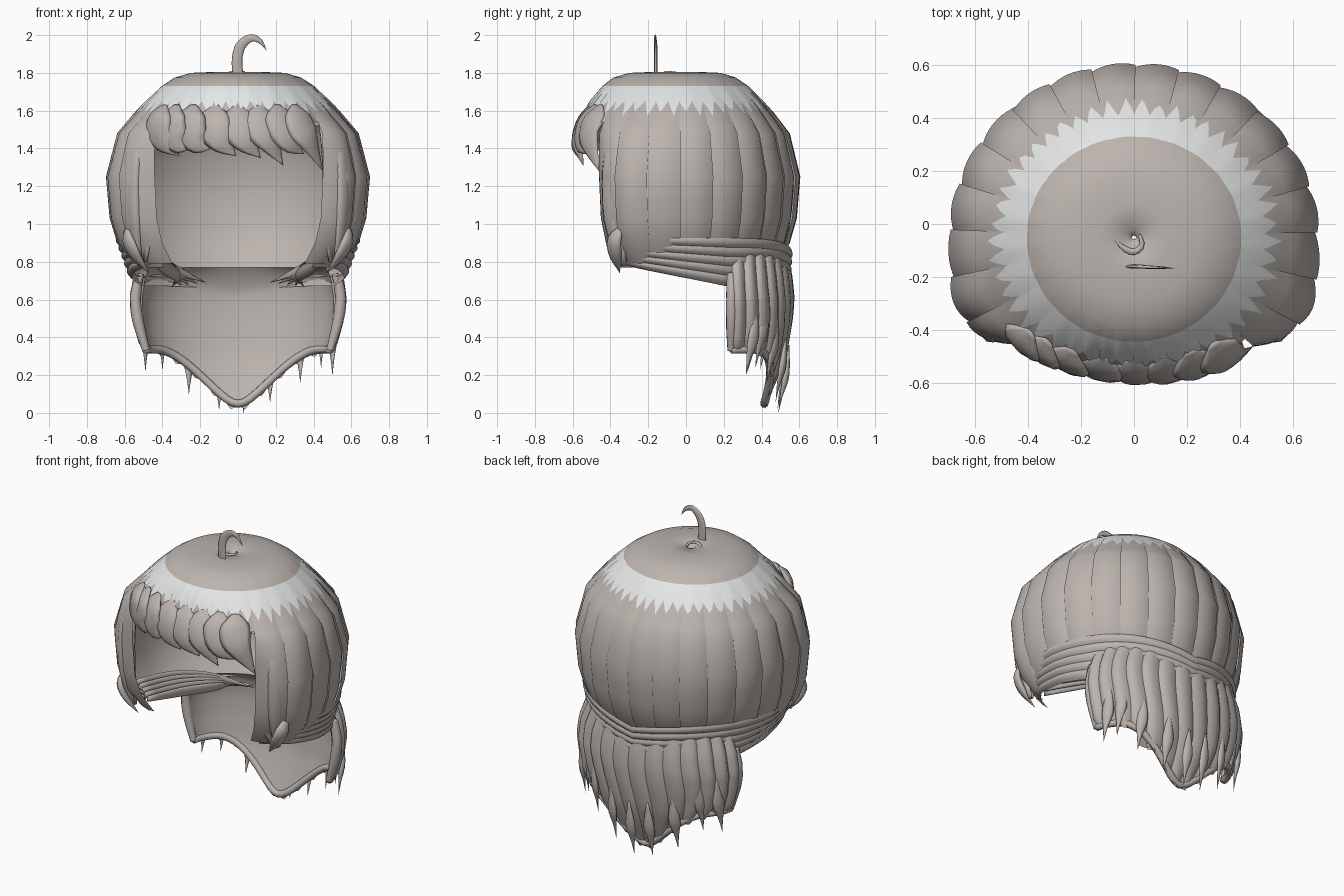
import bpy, math, random
from mathutils import Vector

if "Cube" in bpy.data.objects:
    bpy.data.objects.remove(bpy.data.objects["Cube"])

random.seed(4)


def material(name, rgb):
    m = bpy.data.materials.new(name)
    m.diffuse_color = (*rgb, 1)
    m.use_nodes = True
    m.node_tree.nodes["Principled BSDF"].inputs["Base Color"].default_value = m.diffuse_color
    return m


HAIR = material("taupe hair", (0.50, 0.455, 0.425))
SHINE = material("pale shine", (0.78, 0.79, 0.79))


def build(name, verts, faces, mats=None):
    me = bpy.data.meshes.new(name)
    me.from_pydata(verts, [], faces)
    me.materials.append(HAIR)
    me.materials.append(SHINE)
    for i, p in enumerate(me.polygons):
        p.use_smooth = True
        p.material_index = mats[i] if mats else 0
    ob = bpy.data.objects.new(name, me)
    bpy.context.collection.objects.link(ob)
    return ob


def add_grid(verts, faces, rows, flip=False):
    """Append a quad grid from rows of points."""
    o, n = len(verts), len(rows[0])
    for r in rows:
        verts.extend(r)
    for i in range(len(rows) - 1):
        for j in range(n - 1):
            a = o + i * n + j
            q = (a, a + n, a + n + 1, a + 1)
            faces.append(q[::-1] if flip else q)


def lerp_table(tab, t):
    i = min(int(t), len(tab) - 2)
    f = t - i
    return [a + (b - a) * f for a, b in zip(tab[i], tab[i + 1])]


# Skull outline by height: z, half width, front depth, squareness of the front
CY = -0.05
SKULL = [(1.775, 0.008, 0.008, 2), (1.80, 0.03, 0.03, 2), (1.805, 0.13, 0.13, 2), (1.80, 0.25, 0.25, 2),
         (1.775, 0.335, 0.335, 2), (1.73, 0.405, 0.395, 2), (1.66, 0.485, 0.46, 2), (1.58, 0.56, 0.50, 2.2),
         (1.48, 0.645, 0.47, 3.2), (1.25, 0.705, 0.44, 4), (1.03, 0.685, 0.43, 4), (0.9, 0.645, 0.40, 4),
         (0.79, 0.57, 0.35, 3.5)]


def skull(t, ang, k=1.0):
    z, rx, rf, n = lerp_table(SKULL, t)
    c, s = math.cos(ang), math.sin(ang)
    ry = rf
    if s > 0:
        ry, n = rx * 0.94, 2
    r = k / ((abs(c) / rx) ** n + (abs(s) / ry) ** n) ** (1 / n)
    return (r * c, CY + r * s, z)


# Cap: twenty-four overlapping locks; the front ones stop at the fringe
verts, faces, mats = [], [], []
COLS, SIDE, START = 8, 18, math.radians(-42)
STEP = math.radians(264 / SIDE)
FRONT_STEP = math.radians(96 / 6)
for lock in range(24):
    full = lock < SIDE
    a0 = START + lock * STEP if full else math.radians(222) + (lock - SIDE) * FRONT_STEP
    da = STEP if full else FRONT_STEP
    ts = [0, 1, 2, 3, 4, 5, 6, 7] + ([7.5, 8, 8.5, 9, 9.5, 10, 11, 12] if full else [7.4])
    jag = [0.1 + 0.5 * (2 - abs(j % 4 - 2)) * random.uniform(0.6, 1) for j in range(COLS + 1)]
    rows = []
    for t in ts:
        row = []
        for j in range(COLS + 1):
            u = j / COLS
            depth = max(0, min(1, (t - 4) / 4))
            k = 1 - depth * (0.02 * (2 * u - 1) ** 2 + 0.018 * u)
            tt = 6 + jag[j] if t == 6 else 7.15 if t == 7 else t
            row.append(skull(tt, a0 + (u * 1.06 - 0.03) * da, k))
        rows.append(row)
    add_grid(verts, faces, rows)
    for i in range(len(ts) - 1):
        mats += [1 if i == 5 else 0] * COLS
build("cap_locks", verts, faces, mats)

# Smooth lining inside the cap: full dome, then open at the face
verts, faces = [], []
for t0, t1, a0, a1 in ((0, 7.4, 0, 360), (7.4, 12, -37, 217)):
    rows = []
    for i in range(9):
        t = t0 + (t1 - t0) * i / 8
        row = []
        for j in range(61):
            p = skull(t, math.radians(a0 + (a1 - a0) * j / 60), 0.94)
            row.append((p[0], p[1], p[2] - 0.02))
        rows.append(row)
    add_grid(verts, faces, rows, True)
build("cap_lining", verts, faces)


def catmull(pts, t):
    i = min(int(t), len(pts) - 2)
    f = t - i
    g = lambda k: pts[max(0, min(len(pts) - 1, k))]
    a, b, c, d = g(i - 1), g(i), g(i + 1), g(i + 2)
    return 0.5 * (2 * b + (c - a) * f + (2 * a - 5 * b + 4 * c - d) * f * f + (3 * b - a - 3 * c + d) * f ** 3)


def add_strand(verts, faces, path, widths, flat=0.4, out=None, steps=10, sides=8):
    """Tapered lock with an oval section, wide along the scalp and thin across it."""
    pts = [Vector(p) for p in path]
    wid = [Vector((w, 0, 0)) for w in widths]
    o = len(verts)
    for i in range(steps + 1):
        t = (len(pts) - 1) * i / steps
        p, w = catmull(pts, t), max(0.001, catmull(wid, t).x)
        tan = (catmull(pts, min(len(pts) - 1, t + 0.05)) - catmull(pts, max(0, t - 0.05))).normalized()
        nrm = Vector(out) if out else Vector((p.x, p.y - CY, 0.1))
        side = tan.cross(nrm).normalized()
        nrm = side.cross(tan)
        for j in range(sides):
            a = 2 * math.pi * j / sides
            verts.append(p + side * (w * math.cos(a)) + nrm * (w * flat * math.sin(a)))
    for i in range(steps):
        for j in range(sides):
            a, b = o + i * sides + j, o + i * sides + (j + 1) % sides
            faces.append((a, b, b + sides, a + sides))
    faces.append(tuple(o + j for j in reversed(range(sides))))
    faces.append(tuple(o + steps * sides + j for j in range(sides)))


def strands(name, items, mirror=False, **kw):
    verts, faces = [], []
    for path, widths in items:
        add_strand(verts, faces, path, widths, **kw)
        if mirror:
            add_strand(verts, faces, [(-x, y, z) for x, y, z in path], widths, **kw)
    return build(name, verts, faces)


# Fringe: locks sweeping to +x, pointed at the top, tips at uneven heights
items = []
for x, tip in ((-0.43, 1.36), (-0.36, 1.41), (-0.26, 1.40), (-0.13, 1.36), (0.0, 1.35), (0.12, 1.31),
               (0.23, 1.37), (0.33, 1.28)):
    y = lambda px, d: CY - d * math.sqrt(max(0.1, 1 - (px / 0.70) ** 2))
    items.append(([(x * 0.90, y(x, 0.455), 1.63), (x * 0.97, y(x, 0.49), 1.57), (x + 0.01, y(x, 0.52), 1.50),
                   (x + 0.05, y(x + 0.03, 0.535), 1.43), (x + 0.12, y(x + 0.1, 0.52), tip)],
                  [0.02, 0.085, 0.092, 0.065, 0.0]))
strands("fringe", items, flat=0.28, steps=14)

# Locks framing the face opening, with loose tips at the jaw
strands("face_frame_locks", [
    ([(0.44, -0.34, 1.52), (0.465, -0.40, 1.42), (0.475, -0.41, 1.2), (0.475, -0.40, 0.98), (0.49, -0.35, 0.80)],
     [0.02, 0.036, 0.036, 0.036, 0.015]),
    ([(0.49, -0.33, 1.50), (0.54, -0.385, 1.4), (0.56, -0.395, 1.2), (0.55, -0.38, 0.98), (0.52, -0.33, 0.78)],
     [0.02, 0.05, 0.06, 0.055, 0.02]),
    ([(0.59, -0.35, 0.97), (0.58, -0.38, 0.91), (0.54, -0.375, 0.83), (0.47, -0.35, 0.74)],
     [0.02, 0.045, 0.04, 0.0])], True, flat=0.5)

# Swept band: five ridged tresses per side running down to a point at the nape
verts, faces = [], []
for sgn in (1, -1):
    for n in range(5):
        rows = []
        for i in range(25):
            s = i / 24
            ang = math.radians(-38 + 129 * s)
            dip = 0.08 * max(0, (s - 0.55) / 0.45) ** 2
            top = 0.93 - 0.01 * s - dip * 0.8
            bot = 0.80 - 0.12 * min(1, s * 2) - dip * 0.3
            row = []
            for j in range(6):
                u = j / 5
                f = (n + u * 1.15) / 5
                z = top + (bot - top) * f
                grow = 0.93 + 0.07 * min(1, s * 3)
                ridge = 0.018 * math.sin(math.pi * u) + 0.012 * (1 - u)
                rx = 0.65 * ((0.985 - 0.115 * f) * grow + ridge)
                ry = (0.395 if ang < 0 else 0.61) * ((0.985 - 0.02 * f) * grow + ridge)
                e = 3.2 if ang < 0 else 2
                c, q = math.cos(ang), math.sin(ang)
                r = 1 / ((abs(c) / rx) ** e + (abs(q) / ry) ** e) ** (1 / e)
                row.append((sgn * r * c, CY + r * q, z))
            rows.append(row)
        add_grid(verts, faces, rows, sgn < 0)
build("swept_band", verts, faces)

# Tresses tucked under the band, seen through the face opening
strands("inner_tresses", [
    ([(0.53 - 0.02 * n, -0.28, 0.90 - 0.022 * n), (0.47 - 0.02 * n, 0.0, 0.85 - 0.02 * n),
      (0.36 - 0.01 * n, 0.26, 0.77 - 0.012 * n), (0.17 + 0.045 * n, 0.42, 0.69 - 0.006 * n)],
     [0.02, 0.035, 0.03, 0.0]) for n in range(5)], True, flat=0.5)


# Nape hair: a curved curtain, longest in the middle
NAPE = [(0.84, 0.90), (0.72, 0.98), (0.60, 1.01), (0.48, 0.98), (0.34, 0.91), (0.18, 0.80), (0.03, 0.66),
        (-0.1, 0.6)]


def nape(phi, v, k):
    x = math.sin(phi)
    e = min(1, abs(x) * 0.57 / 0.50)
    low = 0.04 + 0.29 * e * e * (3 - 2 * e)
    z = 0.84 + (low - 0.84) * v
    for (z0, f0), (z1, f1) in zip(NAPE, NAPE[1:]):
        if z >= z1 - 1e-6:
            s = f0 + (f1 - f0) * (z0 - z) / (z0 - z1)
            break
    s *= k
    tuck = 1 - 0.14 * max(0, 0.3 - z) / 0.3
    return (0.575 * x * s, 0.215 + 0.355 * math.cos(phi) * s * tuck, z)


verts, faces = [], []
LOCKS = 14
for n in range(LOCKS):
    rows = []
    for i in range(15):
        row = []
        for j in range(7):
            u = j / 6
            k = 1.015 - 0.045 * (2 * u - 1) ** 2 - 0.015 * u
            wave = 0.04 * math.sin(i / 14 * math.pi * 2)
            phi = math.radians(85 - 170 * (n + u * 1.06) / (LOCKS + 0.06))
            p = nape(phi + wave * math.cos(phi), i / 14, k * (1 - 0.04 * (i == 14)))
            point = 0.03 * (1 - abs(2 * u - 1)) if i == 14 and 1 < n < 12 else 0
            row.append((p[0], p[1], max(0.02, p[2] - point)))
        rows.append(row)
    add_grid(verts, faces, rows)
build("nape_locks", verts, faces)

# Lining of the curtain, joined to the hem of the cap lining
verts, faces = [], []
phis = [math.radians(86 - 172 * j / 48) for j in range(49)]
rows = []
joint = [skull(12, math.pi / 2 - p * 62 / 86, 0.94) for p in phis]
rows.append([(x, y, z - 0.02) for x, y, z in joint])
for i in range(3, 15):
    rows.append([nape(p, i / 14, 0.87 + 0.05 * (i / 14) ** 2) for p in phis])
add_grid(verts, faces, rows, True)
build("nape_lining", verts, faces)

# Rounded rims closing the curtain's front edges and hem
items = [([nape(s * 1.49, v, 0.94) for v in (0.2, 0.45, 0.7, 1)], [0.025, 0.03, 0.03, 0.02]) for s in (1, -1)]
items.append(([nape(-1.49 + 2.98 * j / 24, 0.99, 0.94) for j in range(25)], [0.022] * 25))
strands("nape_rim", items, flat=1, out=(0.1, -0.3, 1), steps=36)

# Thin pointed ends hanging from the curtain
items = []
for x, tip in ((-0.49, 0.22), (-0.40, 0.23), (-0.26, 0.10), (-0.10, 0.02), (0.03, 0.0), (0.17, 0.06),
               (0.33, 0.16), (0.44, 0.24), (0.50, 0.20)):
    y = 0.20 + 0.35 * math.sqrt(1 - (x / 0.58) ** 2)
    items.append(([(x, y - 0.005, tip + 0.36), (x, y - 0.02, tip + 0.2), (x, y - 0.045, tip + 0.09),
                   (x, y - 0.06, tip)], [0.005, 0.036, 0.015, 0.0]))
strands("pointed_ends", items, flat=0.5)

# Curled cowlick and small whorl on the crown
strands("cowlick", [([(0, -0.16, 1.79), (-0.005, -0.16, 1.87), (0.015, -0.16, 1.945), (0.07, -0.163, 1.985),
                      (0.12, -0.165, 1.965), (0.15, -0.167, 1.92)], [0.028, 0.028, 0.027, 0.02, 0.012, 0.0])],
        flat=0.3, out=(0, -1, 0), steps=20)
strands("crown_whorl", [([(-0.08, -0.05, 1.80), (-0.04, -0.09, 1.802), (0, -0.105, 1.804), (0.03, -0.08, 1.804),
                          (0.02, -0.04, 1.80)], [0.0, 0.01, 0.012, 0.01, 0.006])], flat=0.6, out=(0, 0, 1))
